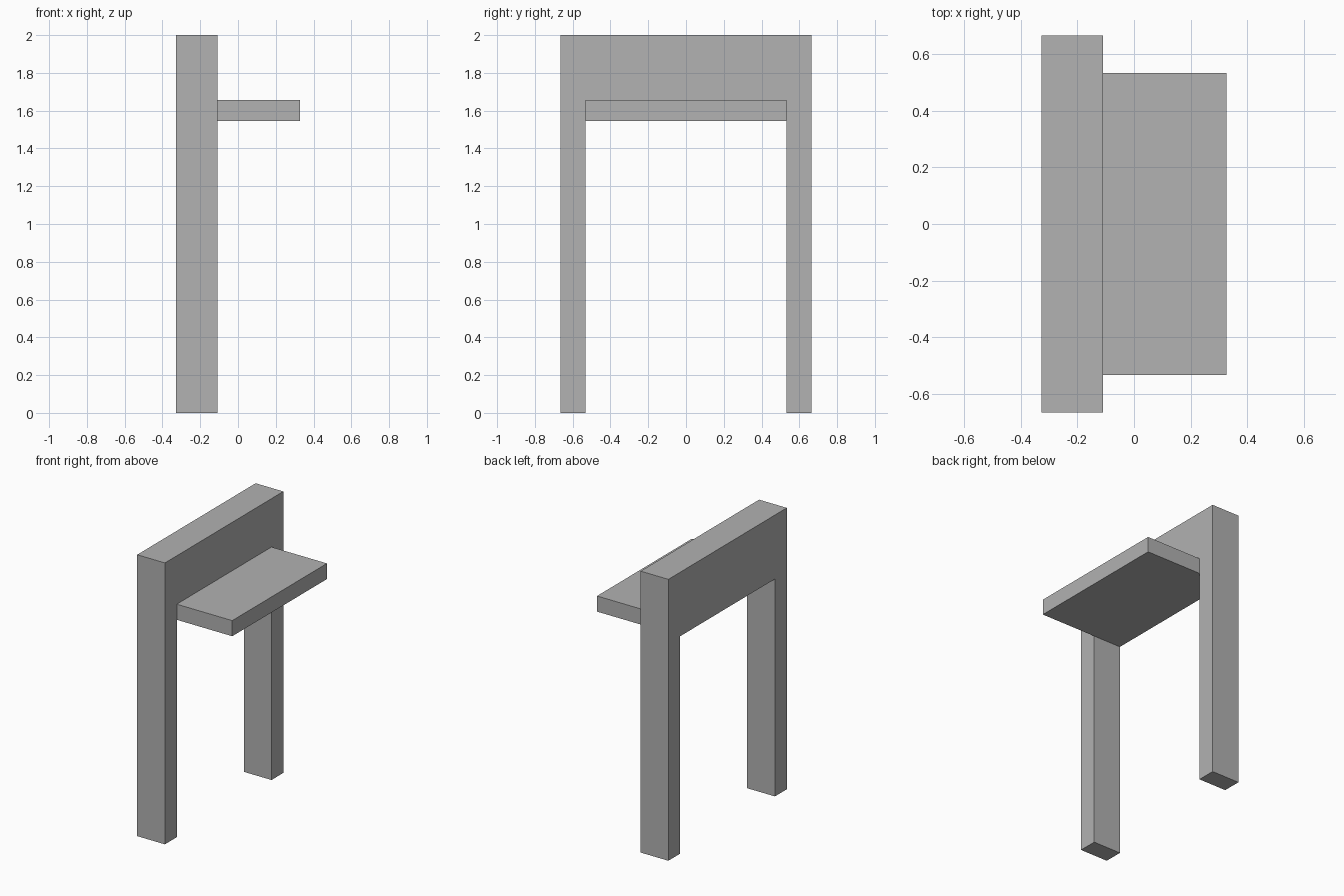
import bpy
import bmesh
from mathutils import Vector

old = bpy.data.objects.get("Cube")
if old:
    bpy.data.objects.remove(old, do_unlink=True)

# Plain grey finish
GREY = (0.445, 0.445, 0.445, 1.0)
grey = bpy.data.materials.new("plain grey")
grey.use_nodes = True
grey.diffuse_color = GREY
grey.node_tree.nodes["Principled BSDF"].inputs["Base Color"].default_value = GREY

# Shared dimensions
HALF_DEPTH, INNER_Y = 0.665, 0.532
BACK_X, JOIN_X, EDGE_X = -0.327, -0.109, 0.327
HEIGHT, UNDERSIDE, SHELF_TOP = 2.0, 1.545, 1.656


def extrude_profile(name, outline, x0, x1):
    """Extrude a (y, z) outline along x."""
    bm = bmesh.new()
    face = bm.faces.new([bm.verts.new((x0, y, z)) for y, z in outline])
    result = bmesh.ops.extrude_face_region(bm, geom=[face])
    moved = [g for g in result["geom"] if isinstance(g, bmesh.types.BMVert)]
    bmesh.ops.translate(bm, verts=moved, vec=Vector((x1 - x0, 0, 0)))
    bmesh.ops.recalc_face_normals(bm, faces=bm.faces)
    mesh = bpy.data.meshes.new(name)
    bm.to_mesh(mesh)
    bm.free()
    mesh.materials.append(grey)
    obj = bpy.data.objects.new(name, mesh)
    bpy.context.collection.objects.link(obj)
    return obj


# Upright frame: two legs joined by a deep top panel
half = [(HALF_DEPTH, HEIGHT), (HALF_DEPTH, 0), (INNER_Y, 0), (INNER_Y, UNDERSIDE)]
mirrored = [(-y, z) for y, z in reversed(half)]
extrude_profile("upright_frame", half + mirrored, BACK_X, JOIN_X)

# Shelf board projecting from the panel, flush with its underside
board = [(INNER_Y, SHELF_TOP), (INNER_Y, UNDERSIDE),
         (-INNER_Y, UNDERSIDE), (-INNER_Y, SHELF_TOP)]
extrude_profile("shelf", board, JOIN_X, EDGE_X)
